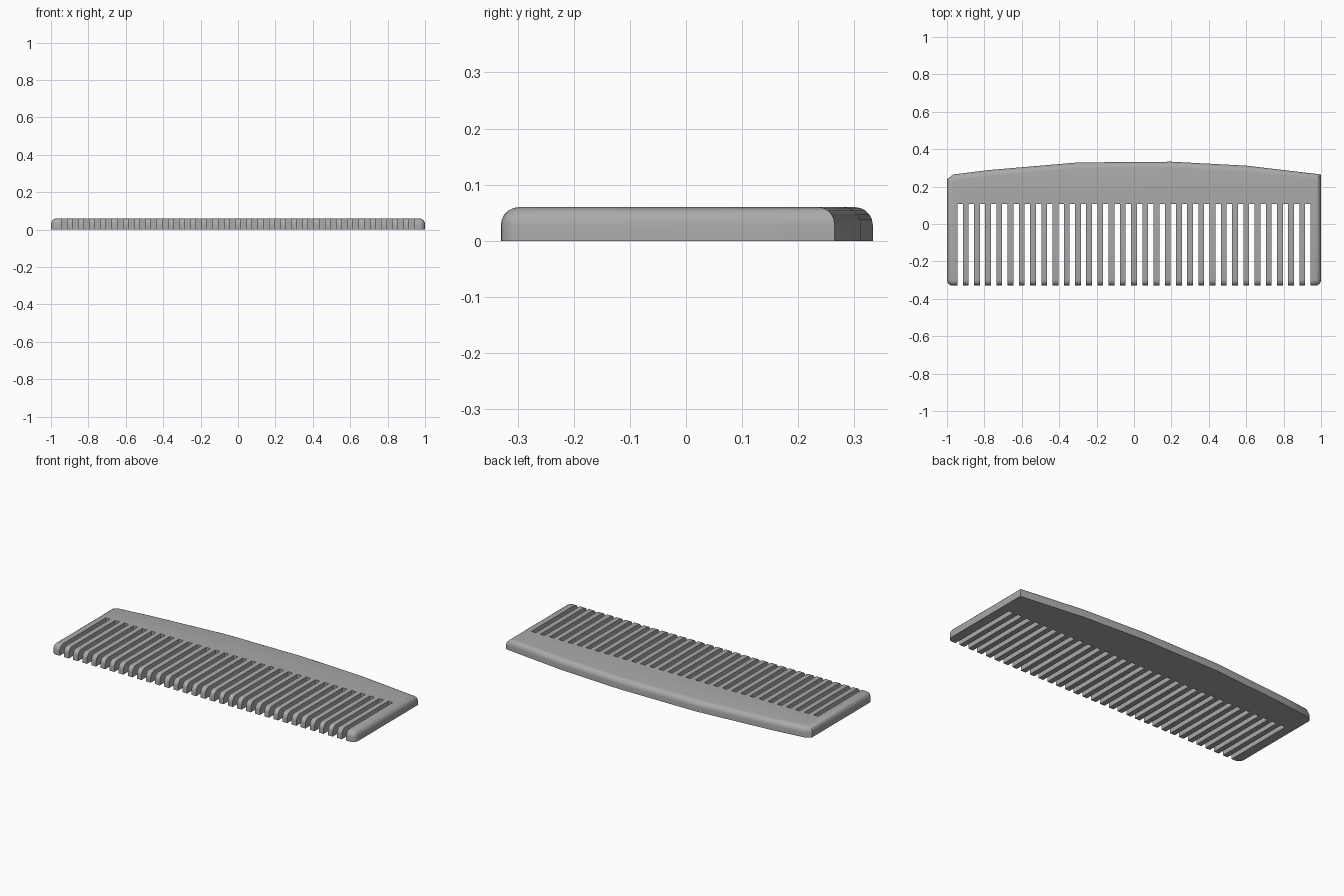
import bpy
import bmesh
import math

if "Cube" in bpy.data.objects:
    bpy.data.objects.remove(bpy.data.objects["Cube"], do_unlink=True)

THICK = 0.06
ROUND = 0.032
SLOTS = 32
PITCH = 0.06
SLOT_WIDTH = 0.029
SLOT_END = 0.107

plastic = bpy.data.materials.new("grey plastic")
plastic.use_nodes = True
grey = (0.4, 0.4, 0.4, 1)
plastic.diffuse_color = grey
plastic.node_tree.nodes["Principled BSDF"].inputs["Base Color"].default_value = grey


def make_object(name, bm):
    bmesh.ops.recalc_face_normals(bm, faces=bm.faces)
    mesh = bpy.data.meshes.new(name)
    bm.to_mesh(mesh)
    bm.free()
    mesh.materials.append(plastic)
    obj = bpy.data.objects.new(name, mesh)
    bpy.context.collection.objects.link(obj)
    return obj


# Comb body: straight front, arched back
outline = [(-1, -0.33), (1, -0.33), (1, 0.265), (0.6, 0.312), (0.2, 0.333),
           (-0.3, 0.329), (-0.78, 0.288), (-0.965, 0.265), (-1, 0.24)]
bm = bmesh.new()
base = bm.faces.new([bm.verts.new((x, y, 0)) for x, y in outline])
top = bmesh.ops.extrude_face_region(bm, geom=[base], use_keep_orig=True)["geom"]
bmesh.ops.translate(bm, vec=(0, 0, THICK),
                    verts=[g for g in top if isinstance(g, bmesh.types.BMVert)])
bmesh.ops.recalc_face_normals(bm, faces=bm.faces)

# Round the upper rim and the two upright front corners
rim = []
for edge in bm.edges:
    a, b = (v.co for v in edge.verts)
    upright = abs(a.z - b.z) > 0.01
    if (upright and a.y < -0.3) or (not upright and a.z > 0.01):
        rim.append(edge)
bmesh.ops.bevel(bm, geom=rim, offset=ROUND, offset_type='OFFSET', segments=5,
                profile=0.5, affect='EDGES', clamp_overlap=True)
comb = make_object("comb", bm)

# Slots between the teeth
bm = bmesh.new()
for i in range(SLOTS):
    box = bmesh.ops.create_cube(bm, size=1)["verts"]
    length = SLOT_END + 0.5
    bmesh.ops.scale(bm, vec=(SLOT_WIDTH, length, 0.3), verts=box)
    bmesh.ops.translate(bm, verts=box, vec=((i - (SLOTS - 1) / 2) * PITCH,
                                            SLOT_END - length / 2, 0.03))
cutter = make_object("slot_cutter", bm)
cutter.hide_render = True

cut = comb.modifiers.new("teeth", 'BOOLEAN')
cut.operation = 'DIFFERENCE'
cut.solver = 'EXACT'
cut.object = cutter

# Apply the cut and smooth the rounded rim
bpy.ops.object.select_all(action='DESELECT')
comb.select_set(True)
bpy.context.view_layer.objects.active = comb
bpy.ops.object.modifier_apply(modifier=cut.name)
bpy.data.objects.remove(cutter, do_unlink=True)
bpy.ops.object.shade_smooth_by_angle(angle=math.radians(35))
